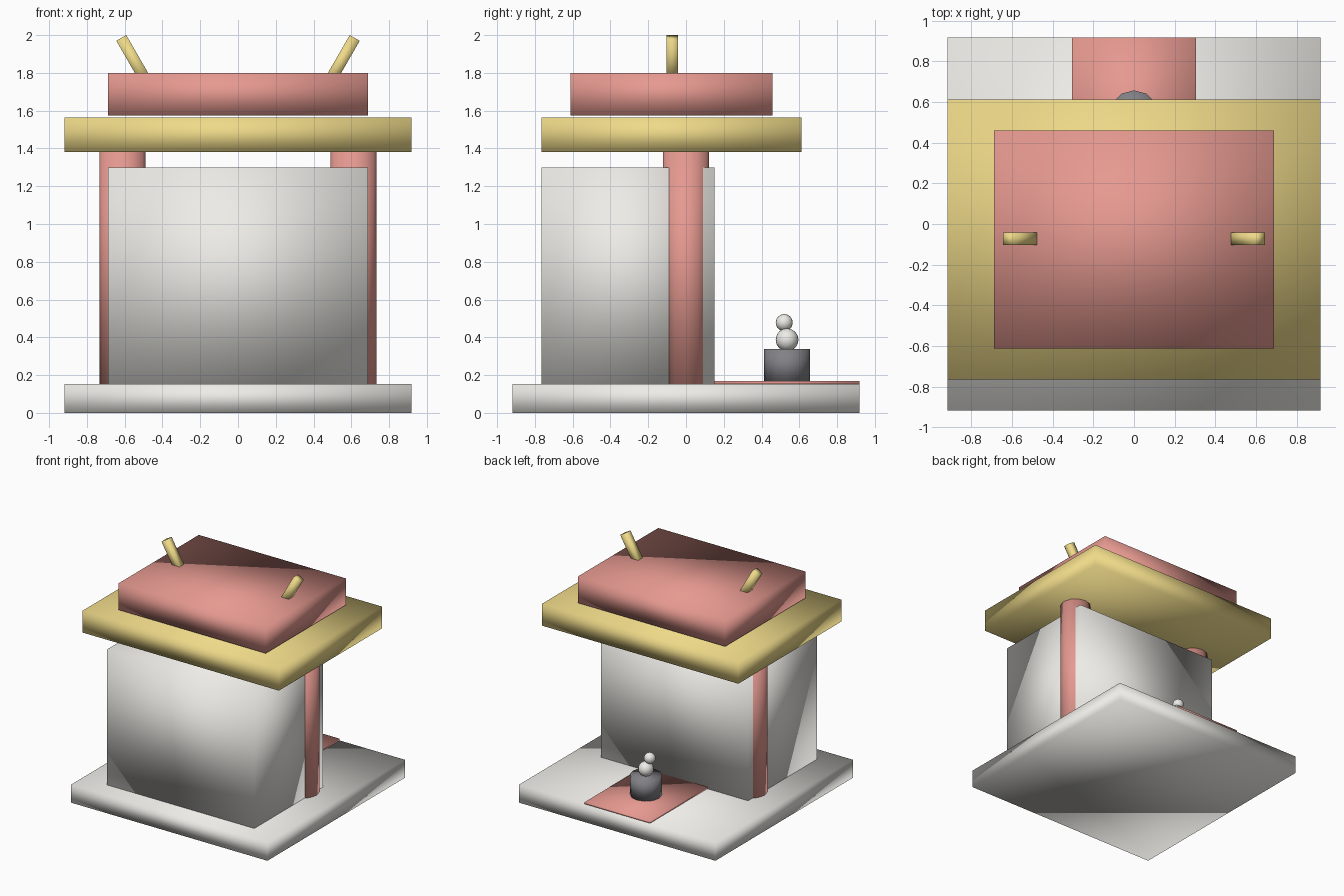
import bpy
from math import radians, sin, cos
from mathutils import Vector

if "Cube" in bpy.data.objects:
    bpy.data.objects.remove(bpy.data.objects["Cube"])


def material(name, rgb):
    m = bpy.data.materials.new(name)
    m.diffuse_color = (*rgb, 1)
    m.use_nodes = True
    m.node_tree.nodes["Principled BSDF"].inputs["Base Color"].default_value = m.diffuse_color
    return m


WHITE = material("white", (0.85, 0.84, 0.80))
RED = material("red", (0.79, 0.32, 0.28))
YELLOW = material("yellow", (0.86, 0.70, 0.25))
DARK = material("dark_grey", (0.22, 0.22, 0.24))


def finish(name, mat):
    # every part is fully smooth shaded, giving soft gradients across the faces
    ob = bpy.context.object
    ob.name = name
    ob.data.materials.append(mat)
    bpy.ops.object.shade_smooth()
    return ob


def block(name, size, loc, mat, rot=(0, 0, 0)):
    bpy.ops.mesh.primitive_cube_add(size=1, location=loc, rotation=rot)
    bpy.context.object.scale = size
    bpy.ops.object.transform_apply(location=False, rotation=False, scale=True)
    return finish(name, mat)


def box(name, x, y, z, mat):
    lo, hi = Vector((x[0], y[0], z[0])), Vector((x[1], y[1], z[1]))
    return block(name, hi - lo, (lo + hi) / 2, mat)


def cylinder(name, r, depth, loc, mat, sides=12):
    bpy.ops.mesh.primitive_cylinder_add(vertices=sides, radius=r, depth=depth, location=loc)
    return finish(name, mat)


def ball(name, r, loc):
    bpy.ops.mesh.primitive_uv_sphere_add(segments=16, ring_count=12, radius=r, location=loc)
    return finish(name, WHITE)


# Base slab and main hall
box("base", (-0.918, 0.918), (-0.918, 0.918), (0, 0.153), WHITE)
box("hall", (-0.688, 0.688), (-0.765, 0.152), (0.153, 1.30), WHITE)

# Two-tier roof
box("lower_roof", (-0.918, 0.918), (-0.765, 0.612), (1.38, 1.565), YELLOW)
box("upper_roof", (-0.688, 0.688), (-0.612, 0.459), (1.575, 1.80), RED)

# Side pillars and tilted square roof horns
tilt = radians(30)
length = 0.31
for side, s in (("left", -1), ("right", 1)):
    cylinder(f"{side}_pillar", 0.122, 1.227, (s * 0.612, 0, 0.7665), RED)
    centre = (s * (0.618 - sin(tilt) * length / 2), -0.072, 1.985 - cos(tilt) * length / 2)
    block(f"{side}_roof_horn", (0.061, 0.061, length), centre, YELLOW, (0, s * tilt, 0))

# Carpet behind the hall with pedestal and small figure
box("carpet", (-0.306, 0.306), (0.152, 0.918), (0.153, 0.168), RED)
cylinder("pedestal", 0.122, 0.17, (0, 0.535, 0.253), DARK)
ball("figure_body", 0.06, (0, 0.535, 0.387))
ball("figure_head", 0.045, (-0.025, 0.52, 0.478))
